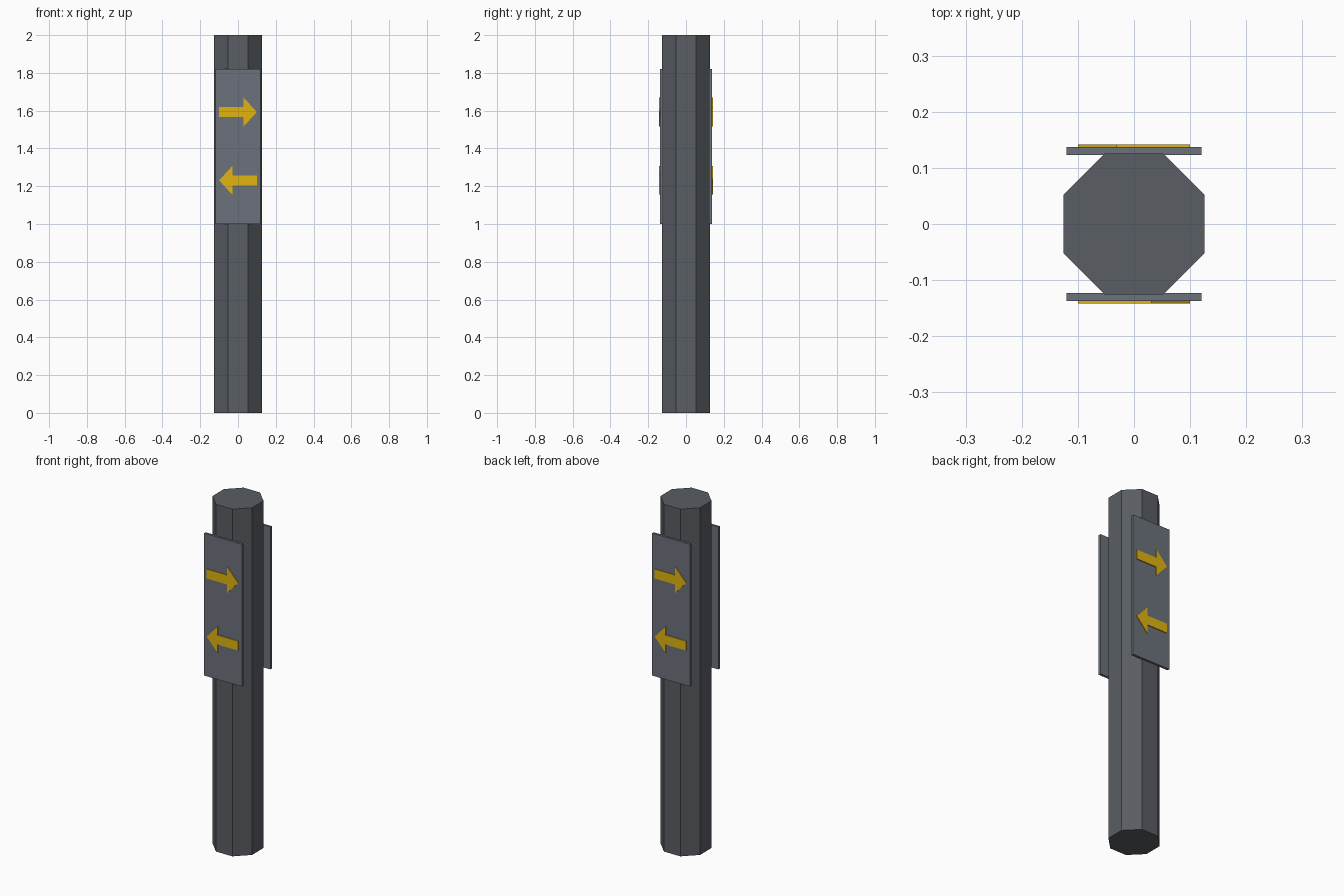
import bpy, bmesh
from math import pi, cos
from mathutils import Matrix

if "Cube" in bpy.data.objects:
    bpy.data.objects.remove(bpy.data.objects["Cube"])


def material(name, color):
    m = bpy.data.materials.new(name)
    m.diffuse_color = color
    m.use_nodes = True
    m.node_tree.nodes["Principled BSDF"].inputs["Base Color"].default_value = m.diffuse_color
    return m


POLE = material("pole_grey", (0.10, 0.11, 0.125, 1))
PANEL = material("panel_grey", (0.15, 0.17, 0.20, 1))
YELLOW = material("arrow_yellow", (0.75, 0.46, 0.005, 1))


def finish(bm, name, mat, matrix=Matrix()):
    bm.transform(matrix)
    bmesh.ops.recalc_face_normals(bm, faces=bm.faces)
    mesh = bpy.data.meshes.new(name)
    bm.to_mesh(mesh)
    bm.free()
    mesh.materials.append(mat)
    bpy.context.collection.objects.link(bpy.data.objects.new(name, mesh))


def plate(name, outline, y0, y1, mat, matrix):
    """Extrude an (x, z) outline from y0 to y1."""
    bm = bmesh.new()
    face = bm.faces.new([bm.verts.new((x, y0, z)) for x, z in outline])
    new = bmesh.ops.extrude_face_region(bm, geom=[face])["geom"]
    bmesh.ops.translate(bm, vec=(0, y1 - y0, 0),
                        verts=[v for v in new if isinstance(v, bmesh.types.BMVert)])
    finish(bm, name, mat, matrix)


# Octagonal post with flats facing the four axes
bm = bmesh.new()
radius = 0.126 / cos(pi / 8)
bmesh.ops.create_cone(bm, cap_ends=True, segments=8, radius1=radius, radius2=radius, depth=2,
                      matrix=Matrix.Translation((0, 0, 1)) @ Matrix.Rotation(pi / 8, 4, 'Z'))
finish(bm, "post", POLE)

# Sign panel and its two arrows, repeated on the back by a half turn
panel = [(-0.12, 1.0), (0.12, 1.0), (0.12, 1.82), (-0.12, 1.82)]
arrow = [(-0.1, -0.027), (0.03, -0.027), (0.03, -0.076), (0.1, 0),
         (0.03, 0.076), (0.03, 0.027), (-0.1, 0.027)]
for side, angle in (("front", 0), ("back", pi)):
    turn = Matrix.Rotation(angle, 4, 'Z')
    plate(side + "_panel", panel, -0.123, -0.137, PANEL, turn)
    for level, z, direction in (("upper", 1.593, 1), ("lower", 1.231, -1)):
        outline = [(x * direction, dz + z) for x, dz in arrow]
        plate(f"{side}_{level}_arrow", outline, -0.1365, -0.142, YELLOW, turn)
